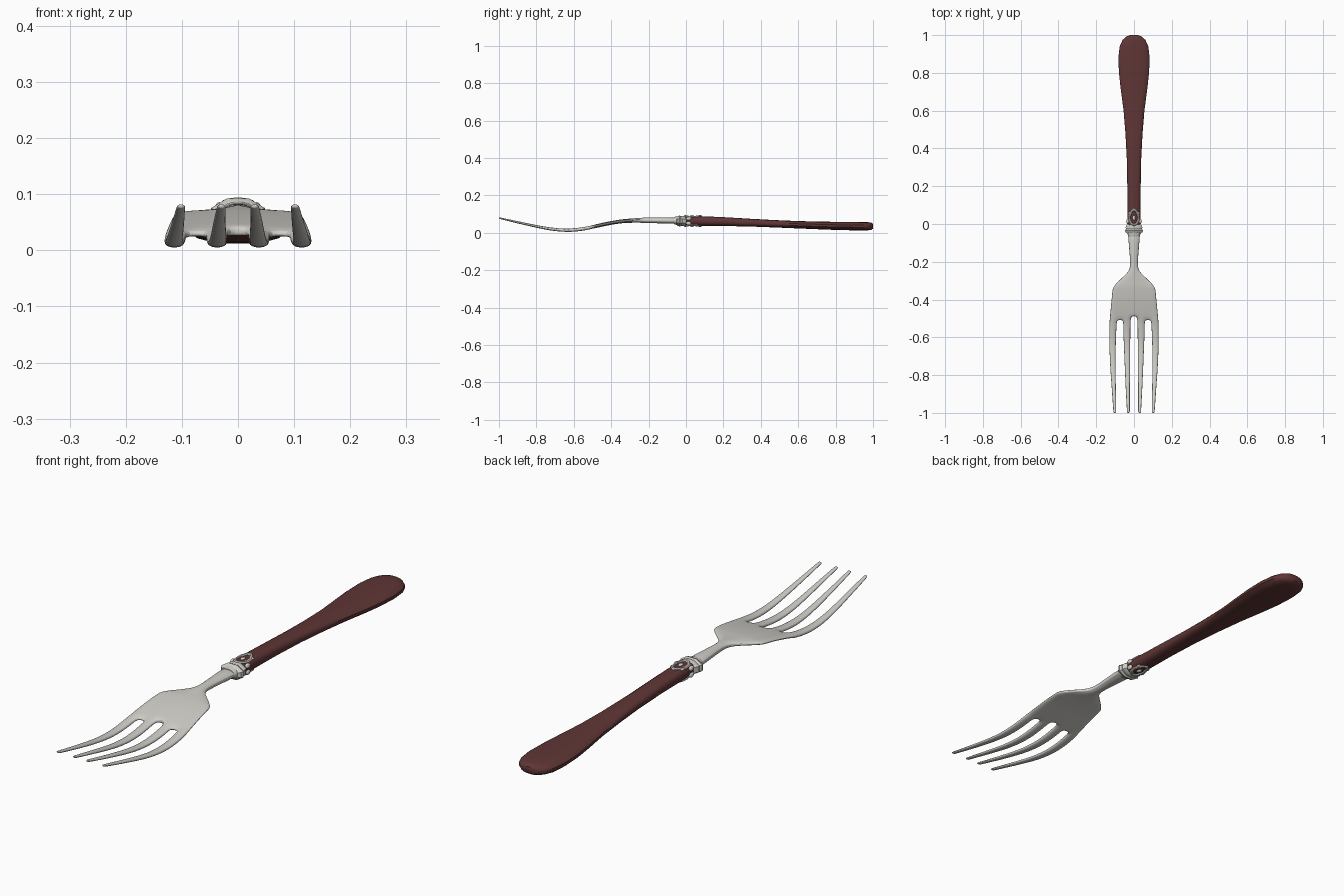
import bpy, bmesh, math

if "Cube" in bpy.data.objects:
    bpy.data.objects.remove(bpy.data.objects["Cube"])

def material(name, color):
    m = bpy.data.materials.new(name)
    m.diffuse_color = color
    m.use_nodes = True
    m.node_tree.nodes["Principled BSDF"].inputs["Base Color"].default_value = m.diffuse_color
    return m

RED = material("dark_red", (0.115, 0.036, 0.036, 1))
STEEL = material("steel", (0.62, 0.61, 0.57, 1))

def finish(bm, name, mat, subdiv=0, angle=40):
    bmesh.ops.recalc_face_normals(bm, faces=bm.faces[:])
    me = bpy.data.meshes.new(name)
    bm.to_mesh(me)
    bm.free()
    ob = bpy.data.objects.new(name, me)
    bpy.context.collection.objects.link(ob)
    me.materials.append(mat)
    if subdiv:
        mod = ob.modifiers.new("subdiv", 'SUBSURF')
        mod.levels = mod.render_levels = subdiv
    bpy.ops.object.select_all(action='DESELECT')
    ob.select_set(True)
    bpy.context.view_layer.objects.active = ob
    bpy.ops.object.shade_smooth_by_angle(angle=math.radians(angle))
    return ob

def lerp(table, v):
    for (a, p), (b, q) in zip(table, table[1:]):
        if v <= b:
            return p + (q - p) * max(0, (v - a) / (b - a))
    return table[-1][1]

def loft(name, sections, n, mat, power=1.0, angle=40):
    """Skin rounded sections (y, centre z, half width, half height) along y."""
    bm = bmesh.new()
    rings = []
    for y, z, w, h in sections:
        ring = []
        for i in range(n):
            a = 2 * math.pi * (i + 0.5) / n
            c, s = math.cos(a), math.sin(a)
            ring.append(bm.verts.new((w * math.copysign(abs(c) ** power, c), y,
                                      z + h * math.copysign(abs(s) ** power, s))))
        rings.append(ring)
    for r, q in zip(rings, rings[1:]):
        for i in range(n):
            bm.faces.new((r[i], r[(i + 1) % n], q[(i + 1) % n], q[i]))
    bm.faces.new(rings[0])
    bm.faces.new(rings[-1])
    return finish(bm, name, mat, angle=angle)

# Handle: slim grip swelling to a flat rounded end
loft("handle", [
    (-0.02, .064, .034, .026), (0.08, .063, .036, .026), (0.20, .060, .036, .024),
    (0.35, .054, .039, .021), (0.48, .048, .046, .020), (0.60, .043, .056, .020),
    (0.72, .039, .072, .021), (0.80, .037, .081, .022), (0.88, .036, .084, .023),
    (0.94, .035, .077, .023), (0.975, .035, .061, .022), (0.992, .035, .042, .019),
    (1.0, .035, .022, .013)], 16, RED, power=0.8)

# Head: one sheet of 12 columns (3 per tine), thick and curved, then subdivided
CURVE = [(-1, .079), (-.9, .056), (-.8, .034), (-.72, .018), (-.64, .011), (-.56, .017),
         (-.48, .036), (-.4, .054), (-.33, .063), (-.25, .067), (-.15, .067), (0, .065)]
THICK = [(-1, .005), (-.9, .007), (-.6, .011), (-.4, .010), (-.3, .011), (-.2, .015), (0, .019)]
OUTER = [(-1, .109), (-.9, .116), (-.75, .127), (-.62, .132), (-.52, .131), (-.42, .121),
         (-.345, .114), (-.325, .106), (-.295, .075), (-.265, .040), (-.24, .022),
         (-.2, .019), (-.12, .027), (-.03, .033)]
TINE = [(-1, .015), (-.9, .021), (-.75, .029), (-.6, .037), (-.52, .040)]
ROWS = [-1, -.99, -.9, -.82, -.74, -.66, -.59, -.53, -.50, -.485, -.43, -.38, -.345, -.328,
        -.295, -.265, -.24, -.2, -.12, -.03]
SLOT_ROW = 8

def column_xs(y):
    o, t = lerp(OUTER, y), lerp(TINE, y)
    if y > -.505:
        k = o / .131
        half = [.018 * k, .038 * k, .058 * k, .091 * k, .111 * k, o]
    else:
        inner = .018 + .004 * min(1, max(0, (-y - .5) / .4))
        half = [inner, inner + t / 2, inner + t, o - t, o - t / 2, o]
    return [-x for x in reversed(half)] + half

bm = bmesh.new()
top, bot = [], []
for r, y in enumerate(ROWS):
    xs = column_xs(y)
    tr, br = [], []
    for c, x in enumerate(xs):
        yy = y + (.014 if r == SLOT_ROW and c in (5, 6) else 0)
        yy -= .008 if r == SLOT_ROW and c not in (5, 6) else 0
        if r <= SLOT_ROW:
            edge = 1.0 if c % 3 == 1 else .55
        else:
            edge = max(.4, math.sqrt(max(0, 1 - (x / xs[-1]) ** 2)))
            edge = max(edge, .75) if -.5 < y < -.3 and c not in (0, 11) else edge
        z, t = lerp(CURVE, yy), lerp(THICK, yy) * edge
        tr.append(bm.verts.new((x, yy, z + t)))
        br.append(bm.verts.new((x, yy, z - t)))
    top.append(tr)
    bot.append(br)
for r in range(len(ROWS) - 1):
    for c in range(11):
        if r < SLOT_ROW and c % 3 == 2:
            continue
        for g in (top, bot):
            bm.faces.new((g[r][c], g[r][c + 1], g[r + 1][c + 1], g[r + 1][c]))
pair = {}
for tr, br in zip(top, bot):
    pair.update(zip(tr, br))
for e in [e for e in bm.edges if e.is_boundary and e.verts[0] in pair]:
    a, b = e.verts
    bm.faces.new((a, b, pair[b], pair[a]))
finish(bm, "fork_head", STEEL, subdiv=2, angle=60)

# Ferrule and flared collar joining head and handle
loft("ferrule", [(-.065, .065, .031, .019), (-.055, .065, .034, .022),
                 (-.03, .064, .036, .025)], 16, STEEL)
loft("collar", [(-.05, .063, .038, .022), (-.044, .063, .048, .028), (-.034, .063, .052, .032),
                (-.026, .063, .045, .028), (-.018, .063, .048, .030), (-.008, .063, .044, .029),
                (.002, .063, .036, .026)], 8, STEEL, angle=35)

# Ornament: pointed oval frame, beads and a red stone, above and below
def bead(name, loc, size, mat=STEEL):
    b = bmesh.new()
    bmesh.ops.create_uvsphere(b, u_segments=12, v_segments=8, radius=1)
    for v in b.verts:
        v.co = [v.co[i] * size[i] + loc[i] for i in range(3)]
    return finish(b, name, mat)

def ornament(side, sign):
    zc = .063
    b = bmesh.new()
    n, m, rings = 24, 6, []
    for i in range(n):
        a = 2 * math.pi * i / n
        x = .024 * math.cos(a)
        y = .032 + .036 * math.sin(a) + (.010 * max(0, math.sin(a)) ** 6)
        z = zc + sign * (.027 - 9 * x * x)
        ring = []
        for j in range(m):
            p = 2 * math.pi * j / m
            d = .0065 * math.cos(p)
            ring.append(b.verts.new((x + d * math.cos(a), y + d * math.sin(a),
                                     z + .005 * math.sin(p))))
        rings.append(ring)
    for i in range(n):
        r, q = rings[i], rings[(i + 1) % n]
        for j in range(m):
            b.faces.new((r[j], r[(j + 1) % m], q[(j + 1) % m], q[j]))
    finish(b, side + "_ornament_frame", STEEL)
    bead(side + "_stone", (0, .032, zc + sign * .024), (.009, .014, .007), STEEL)
    bead(side + "_point_bead", (0, .076, zc + sign * .026), (.007, .009, .005))
    for s in (-1, 1):
        bead(side + "_side_bead", (s * .033, .014, zc + sign * .013), (.008, .014, .010))
        bead(side + "_upper_bead", (s * .023, .056, zc + sign * .022), (.006, .010, .005))

ornament("top", 1)
ornament("bottom", -1)
